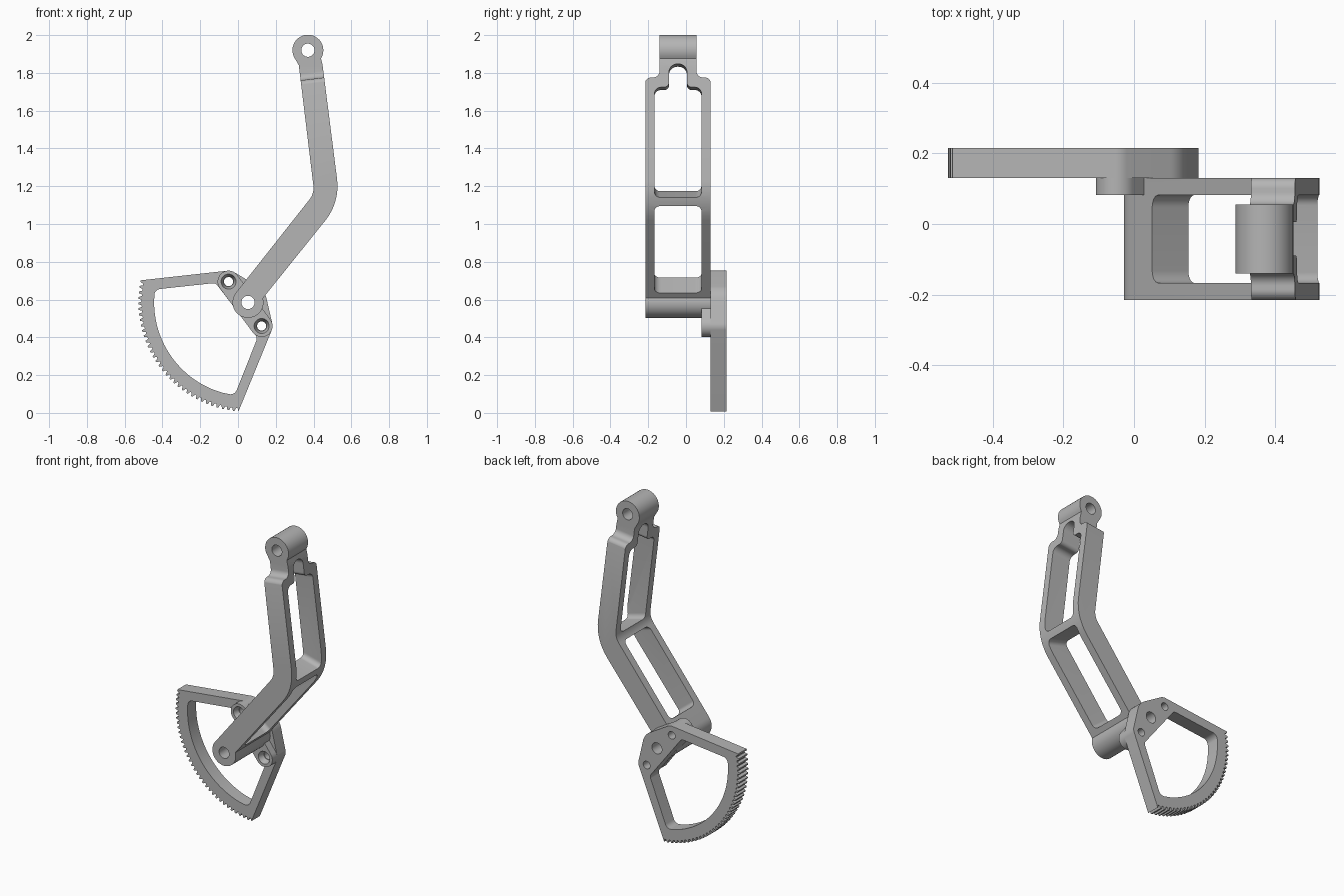
import bpy, bmesh
from math import radians, cos, sin
from mathutils import Vector

if "Cube" in bpy.data.objects:
    bpy.data.objects.remove(bpy.data.objects["Cube"], do_unlink=True)

metal = bpy.data.materials.new("plain grey metal")
metal.use_nodes = True
grey = (0.46, 0.46, 0.46, 1)
metal.diffuse_color = grey
metal.node_tree.nodes["Principled BSDF"].inputs["Base Color"].default_value = grey

PIVOT, TIP = (0.053, 0.585), (0.37, 1.92)
BOSS_A, BOSS_B, BOSS_R = (-0.05, 0.695), (0.125, 0.46), 0.058
MID_Y = -0.0425


def loft(name, loop_a, loop_b):
    """Solid between two matching loops of 3D points."""
    bm = bmesh.new()
    a = [bm.verts.new(p) for p in loop_a]
    b = [bm.verts.new(p) for p in loop_b]
    n = len(a)
    bm.faces.new(a)
    bm.faces.new(b[::-1])
    for i in range(n):
        j = (i + 1) % n
        bm.faces.new((a[i], b[i], b[j], a[j]))
    bmesh.ops.recalc_face_normals(bm, faces=bm.faces)
    mesh = bpy.data.meshes.new(name)
    bm.to_mesh(mesh)
    bm.free()
    mesh.materials.append(metal)
    obj = bpy.data.objects.new(name, mesh)
    bpy.context.collection.objects.link(obj)
    return obj


def plate(name, outline, y0, y1):
    """Outline in x, z given thickness along y."""
    return loft(name, [(x, y0, z) for x, z in outline], [(x, y1, z) for x, z in outline])


def arc(center, r, start, end, steps=24):
    angles = [radians(start + (end - start) * i / steps) for i in range(steps + 1)]
    return [(center[0] + r * cos(t), center[1] + r * sin(t)) for t in angles]


def circle(center, r):
    return arc(center, r, 0, 352.5, 47)


def rounded(points, steps=8):
    """Polygon of (a, b, radius) corners turned into true circular fillets."""
    out = []
    for i, (a, b, r) in enumerate(points):
        p = Vector((a, b))
        if not r:
            out.append((a, b))
            continue
        u = (Vector(points[i - 1][:2]) - p).normalized()
        v = (Vector(points[(i + 1) % len(points)][:2]) - p).normalized()
        half = u.angle(v) / 2
        length, w = r * cos(half) / sin(half), sin(half)
        for k in range(steps + 1):
            t = k / steps
            c0, c1, c2 = (1 - t) ** 2, 2 * w * t * (1 - t), t * t
            q = ((p + u * length) * c0 + p * c1 + (p + v * length) * c2) / (c0 + c1 + c2)
            out.append(tuple(q))
    return out


def sharp(points):
    return [(x, z, 0) for x, z in points]


def cross_cutter(outline, x0, x1, split, low, high):
    """Outline in y, z run along x; low and high = (slope, x where z is true)."""
    def ring(x):
        ring_points = []
        for y, z in outline:
            slope, ref = low if z < split else high
            ring_points.append((x, y, z + slope * (x - ref)))
        return ring_points
    return loft("cutter", ring(x0), ring(x1))


def cut(obj, cutters):
    bpy.context.view_layer.objects.active = obj
    for c in cutters:
        mod = obj.modifiers.new("cut", "BOOLEAN")
        mod.operation, mod.solver, mod.object = "DIFFERENCE", "EXACT", c
        c.hide_render = True
        bpy.ops.object.modifier_apply(modifier=mod.name)
        bpy.data.objects.remove(c, do_unlink=True)


def hole(center, r):
    return plate("cutter", circle(center, r), -0.4, 0.4)


# Bent arm: side outline with pivot eye, rounded elbow and head eye
arm_outline = rounded(
    sharp(arc(PIVOT, 0.082, 141.7, 375.7))
    + [(0.54, 1.115, 0.29), (0.448, 1.84, 0)]
    + sharp(arc(TIP, 0.082, -32, 218))
    + [(0.322, 1.84, 0), (0.404, 1.162, 0.1)])
arm = plate("bent_arm", arm_outline, -0.215, 0.13)

# Shoulders narrowing to the head
shoulder = rounded([(0.18, 1.7, 0), (0.131, 1.7, 0), (0.131, 1.767, 0.03),
                    (0.055, 1.767, 0.035), (0.055, 2.2, 0), (0.18, 2.2, 0)])
mirrored = [(2 * MID_Y - y, z) for y, z in shoulder]
lean, elbow_lean = (0.12, 0.385), (-0.27, 0.46)
shoulder_cuts = [cross_cutter(s, 0.1, 0.7, 0, lean, lean) for s in (shoulder, mirrored)]

# Upper window with arched notch, and lower window
half_upper = [(0.1245, 1.157, 0.03), (0.1245, 1.715, 0.035),
              (0.0475, 1.715, 0.025), (0.0475, 1.84, 0.044)]
half_lower = [(0.1245, 0.667, 0.035), (0.1245, 1.107, 0.03)]


def symmetric(half):
    return rounded([(MID_Y + y, z, r) for y, z, r in half]
                   + [(MID_Y - y, z, r) for y, z, r in reversed(half)])


upper_cut = cross_cutter(symmetric(half_upper), 0.1, 0.7, 1.4, elbow_lean, lean)
lower_cut = cross_cutter(symmetric(half_lower), -0.15, 0.7, 0.9, (-0.79, 0.113), elbow_lean)
cut(arm, shoulder_cuts + [upper_cut, lower_cut, hole(PIVOT, 0.035), hole(TIP, 0.035)])

# Spacer with two countersunk bosses
spacer = plate("boss_spacer", arc(BOSS_B, BOSS_R, -143.3, 36.7)
               + arc(BOSS_A, BOSS_R, 36.7, 216.7), 0.082, 0.13)
sinks = [loft("cutter", [(x, 0.075, z) for x, z in circle(b, 0.042)],
              [(x, 0.12, z) for x, z in circle(b, 0.027)]) for b in (BOSS_A, BOSS_B)]
cut(spacer, sinks + [hole(BOSS_A, 0.024), hole(BOSS_B, 0.024), hole(PIVOT, 0.035)])

# Toothed sector: trapezoid teeth along the rim, rounded hub
TEETH, START, END = 33, 168.4, 265
step = (END - START) / TEETH
teeth = []
for i in range(TEETH):
    for f, r in ((0, 0.58), (0.3, 0.58), (0.5, 0.563), (0.8, 0.563)):
        teeth += arc(PIVOT, r, START + step * (i + f), 0, 1)[:1]
teeth += arc(PIVOT, 0.58, END, 0, 1)[:1]
sector = plate("gear_sector", teeth + arc(BOSS_B, BOSS_R, -22, 13, 10)
               + arc(PIVOT, 0.1, 13, 59, 12) + arc(BOSS_A, BOSS_R, 59, 95, 10), 0.13, 0.215)

# Sector opening
opening = rounded([(-0.442, 0.653, 0.035)] + sharp(arc(PIVOT, 0.497, 180, 254, 30))
                  + [(-0.018, 0.093, 0.035), (0.103, 0.397, 0.03), (-0.119, 0.688, 0.03)])
cut(sector, [plate("cutter", opening, 0.05, 0.3), hole(PIVOT, 0.035),
             hole(BOSS_A, 0.024), hole(BOSS_B, 0.024)])

# Smooth the rounded surfaces, keep edges crisp
for obj in (arm, spacer, sector):
    bpy.ops.object.select_all(action="DESELECT")
    obj.select_set(True)
    bpy.context.view_layer.objects.active = obj
    bpy.ops.object.shade_smooth_by_angle(angle=radians(30))
